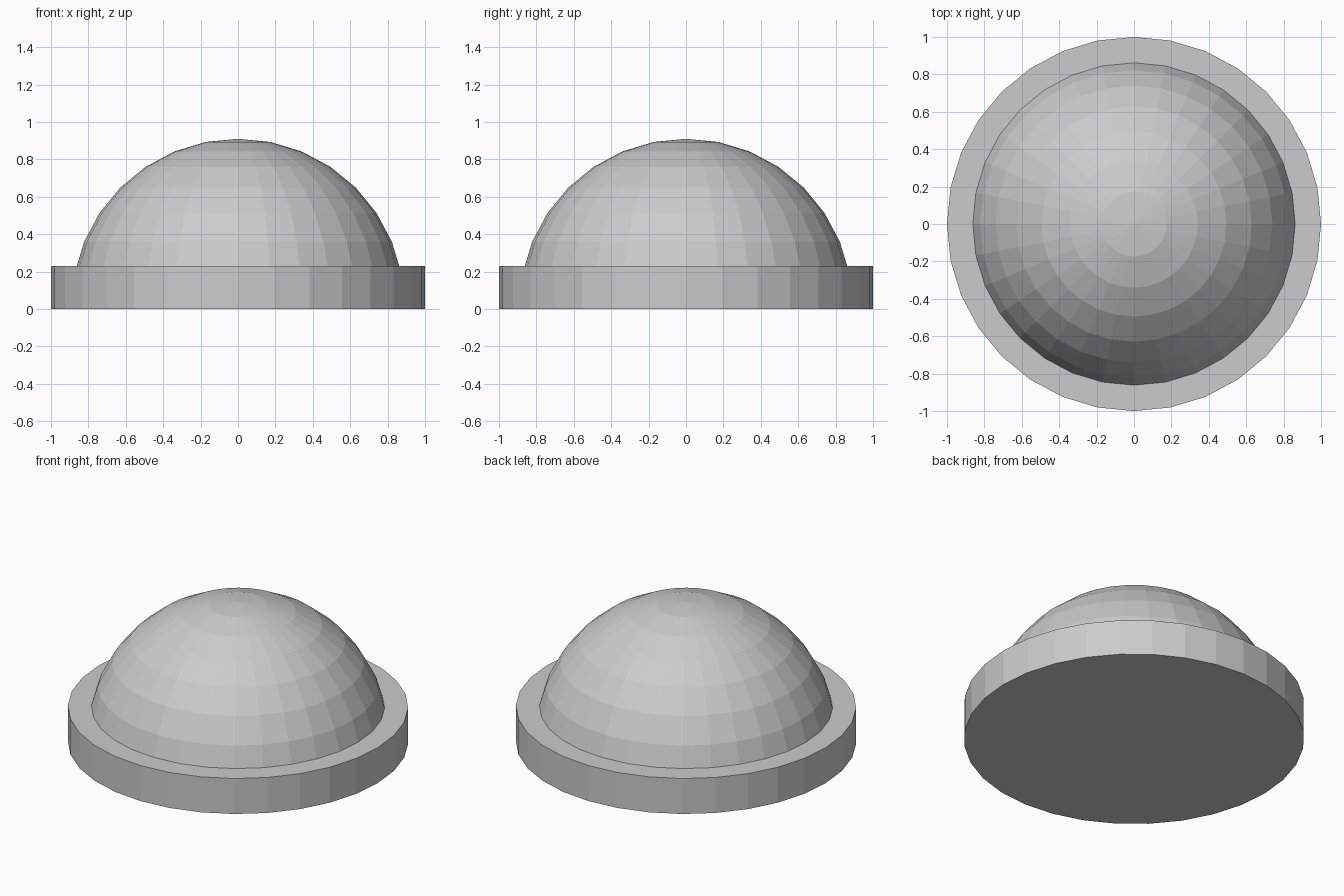
import bpy
import bmesh

if "Cube" in bpy.data.objects:
    bpy.data.objects.remove(bpy.data.objects["Cube"])

SIDES = 32
BASE_HEIGHT = 0.23
DOME_RADIUS = 0.89
DOME_CENTRE = 0.02

# Flat round base
bpy.ops.mesh.primitive_cylinder_add(
    vertices=SIDES, radius=1.0, depth=BASE_HEIGHT, location=(0, 0, BASE_HEIGHT / 2))
bpy.context.object.name = "round_base"

# Faceted dome: upper half of a sphere, sunk into the base
bpy.ops.mesh.primitive_uv_sphere_add(
    segments=SIDES, ring_count=16, radius=DOME_RADIUS, location=(0, 0, DOME_CENTRE))
dome = bpy.context.object
dome.name = "dome"

bm = bmesh.new()
bm.from_mesh(dome.data)
lower = [v for v in bm.verts if v.co.z < -0.001]
bmesh.ops.delete(bm, geom=lower, context='VERTS')
rim = [e for e in bm.edges if e.is_boundary]
bmesh.ops.contextual_create(bm, geom=rim)
bmesh.ops.recalc_face_normals(bm, faces=bm.faces)
bm.to_mesh(dome.data)
bm.free()
